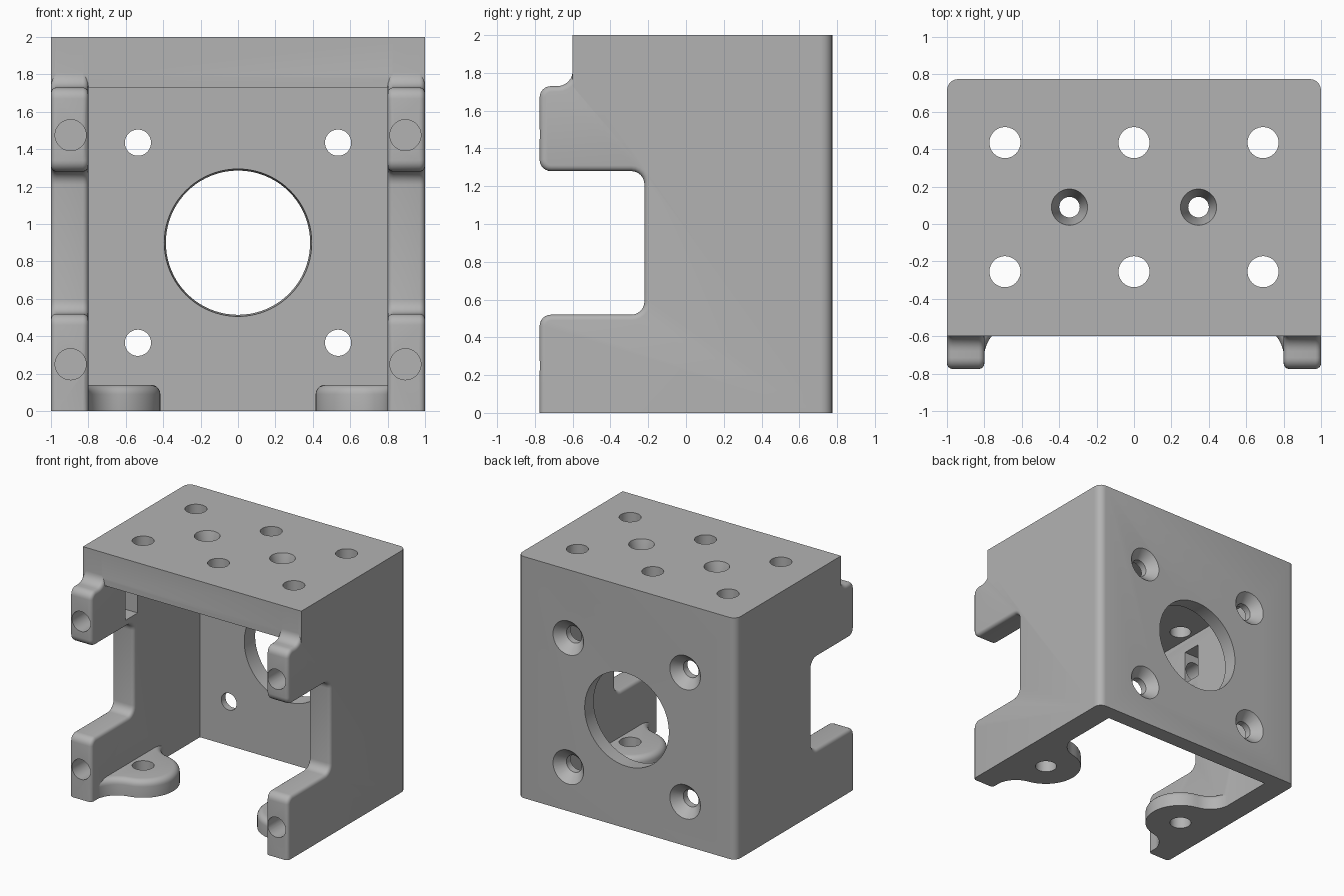
import bpy, bmesh, math
from mathutils import Vector, Matrix

if "Cube" in bpy.data.objects:
    bpy.data.objects.remove(bpy.data.objects["Cube"], do_unlink=True)

grey = bpy.data.materials.new("plain grey")
grey.use_nodes = True
grey.diffuse_color = (0.45, 0.45, 0.45, 1)
grey.node_tree.nodes["Principled BSDF"].inputs["Base Color"].default_value = grey.diffuse_color


def finish(name, bm):
    bmesh.ops.recalc_face_normals(bm, faces=bm.faces)
    mesh = bpy.data.meshes.new(name)
    bm.to_mesh(mesh)
    bm.free()
    mesh.materials.append(grey)
    obj = bpy.data.objects.new(name, mesh)
    bpy.context.collection.objects.link(obj)
    return obj


def prism(points, place, low, high):
    """Extrude a 2D outline; place(u, v, w) maps it into space."""
    bm = bmesh.new()
    face = bm.faces.new([bm.verts.new(place(u, v, low)) for u, v in points])
    new = bmesh.ops.extrude_face_region(bm, geom=[face])["geom"]
    shift = Vector(place(0, 0, high)) - Vector(place(0, 0, low))
    bmesh.ops.translate(bm, vec=shift, verts=[g for g in new if isinstance(g, bmesh.types.BMVert)])
    return bm


def round_edges(bm, rule, width, segments=5):
    edges = [e for e in bm.edges if rule(e.verts[0].co, e.verts[1].co)]
    bmesh.ops.bevel(bm, geom=edges, offset=width, segments=segments, profile=0.5, affect='EDGES')


def rounded(corners):
    """Outline with right-angle corners rounded by (u, v, radius)."""
    out = []
    for i, (u, v, r) in enumerate(corners):
        p = Vector((u, v))
        if r == 0:
            out.append(p)
            continue
        a = (Vector(corners[i - 1][:2]) - p).normalized()
        b = (Vector(corners[(i + 1) % len(corners)][:2]) - p).normalized()
        for k in range(7):
            t = math.pi / 2 * k / 6
            out.append(p + r * (a + b) - r * (b * math.cos(t) + a * math.sin(t)))
    return out


def arc(cx, cy, r, start, end, n):
    return [(cx + r * math.cos(start + (end - start) * k / n),
             cy + r * math.sin(start + (end - start) * k / n)) for k in range(n + 1)]


def box(x0, x1, y0, y1, z0, z1):
    return prism([(x0, y0), (x1, y0), (x1, y1), (x0, y1)], lambda u, v, w: (u, v, w), z0, z1)


def combine(target, tool, operation):
    mod = target.modifiers.new("combine", 'BOOLEAN')
    mod.operation, mod.solver, mod.object = operation, 'EXACT', tool
    bpy.context.view_layer.objects.active = target
    bpy.ops.object.modifier_apply(modifier=mod.name)
    bpy.data.objects.remove(tool, do_unlink=True)


def drill(start, end, r1, r2=None, sides=48):
    """Cut a straight or tapered round hole through the body."""
    start, end = Vector(start), Vector(end)
    axis = end - start
    turn = axis.to_track_quat('Z', 'Y').to_matrix().to_4x4()
    bm = bmesh.new()
    bmesh.ops.create_cone(bm, cap_ends=True, segments=sides, radius1=r1,
                          radius2=r1 if r2 is None else r2, depth=axis.length,
                          matrix=Matrix.Translation((start + end) / 2) @ turn)
    combine(body, finish("hole_cutter", bm), 'DIFFERENCE')


# Back wall with rounded upright corners
bm = box(-1, 1, 0.645, 0.775, 0, 2)
round_edges(bm, lambda a, b: a.y > 0.7 and b.y > 0.7 and abs(a.z - b.z) > 1, 0.06)
body = finish("bracket_body", bm)

# Side walls with a stepped, softened front contour
F = -0.775
contour = rounded([(0.7, 0, 0), (F, 0, 0), (F, 0.52, 0.06), (-0.22, 0.52, 0.07), (-0.22, 1.28, 0.07),
                   (F, 1.28, 0.06), (F, 1.73, 0.06), (-0.6, 1.73, 0.08), (-0.6, 2, 0), (0.7, 2, 0)])
for s in (-1, 1):
    bm = prism(contour, lambda u, v, w: (w * s, u, v), 0.8, 1)
    round_edges(bm, lambda a, b: abs(a.x - b.x) < 0.01 and max(a.y, b.y) < -0.2
                and max(a.z, b.z) > 0.01, 0.03, 4)
    combine(body, finish("side_wall", bm), 'UNION')

# Top plate
combine(body, finish("top_plate", box(-1, 1, -0.6, 0.7, 1.73, 2)), 'UNION')

# Mounting feet: round lugs blended into the side walls
cx, cy, lug, blend = 0.69, -0.255, 0.275, 0.2
fx = 0.803 - blend
drop = math.sqrt((lug + blend) ** 2 - (cx - fx) ** 2)
lean = math.atan2(drop, cx - fx)
outline = [(0.9, cy - drop)]
outline += arc(fx, cy - drop, blend, 0, lean, 10)
outline += arc(cx, cy, lug, lean + math.pi, math.pi - lean, 24)[1:-1]
outline += arc(fx, cy + drop, blend, -lean, 0, 10)
outline += [(0.9, cy + drop)]
for s in (-1, 1):
    bm = prism(outline, lambda u, v, w: (u * s, v, w), 0, 0.14)
    round_edges(bm, lambda a, b: min(a.z, b.z) > 0.1, 0.05)
    combine(body, finish("foot", bm), 'UNION')

# Big bore and countersunk screw holes in the back wall
drill((0, 0.635, 0.9), (0, 0.785, 0.9), 0.395, 0.385, 80)
for x in (-0.535, 0.535):
    for z in (0.365, 1.435):
        drill((x, 0.6, z), (x, 0.8, z), 0.07)
        drill((x, 0.7, z), (x, 0.785, z), 0.07, 0.15)

# Top plate holes; the front outer pair also pierces the feet
for x in (-0.69, 0, 0.69):
    for y in (-0.255, 0.435):
        drill((x, y, -0.1), (x, y, 2.1), 0.083)
for x in (-0.345, 0.345):
    drill((x, 0.09, 1.6), (x, 0.09, 2.1), 0.055)
    drill((x, 0.09, 1.85), (x, 0.09, 2.001), 0.055, 0.097)

# Front bolt bores and upper nut slots in the side walls
for s in (-1, 1):
    for z in (0.25, 1.475):
        drill((s * 0.895, -0.9, z), (s * 0.895, -0.25, z), 0.083)
    x0, x1 = sorted((s * 0.75, s * 0.98))
    combine(body, finish("slot_cutter", box(x0, x1, -0.33, -0.17, 1.34, 1.62)), 'DIFFERENCE')

# Smooth rounds, keep hard edges
bpy.ops.object.select_all(action='DESELECT')
body.select_set(True)
bpy.context.view_layer.objects.active = body
bpy.ops.object.shade_smooth_by_angle(angle=math.radians(30))
